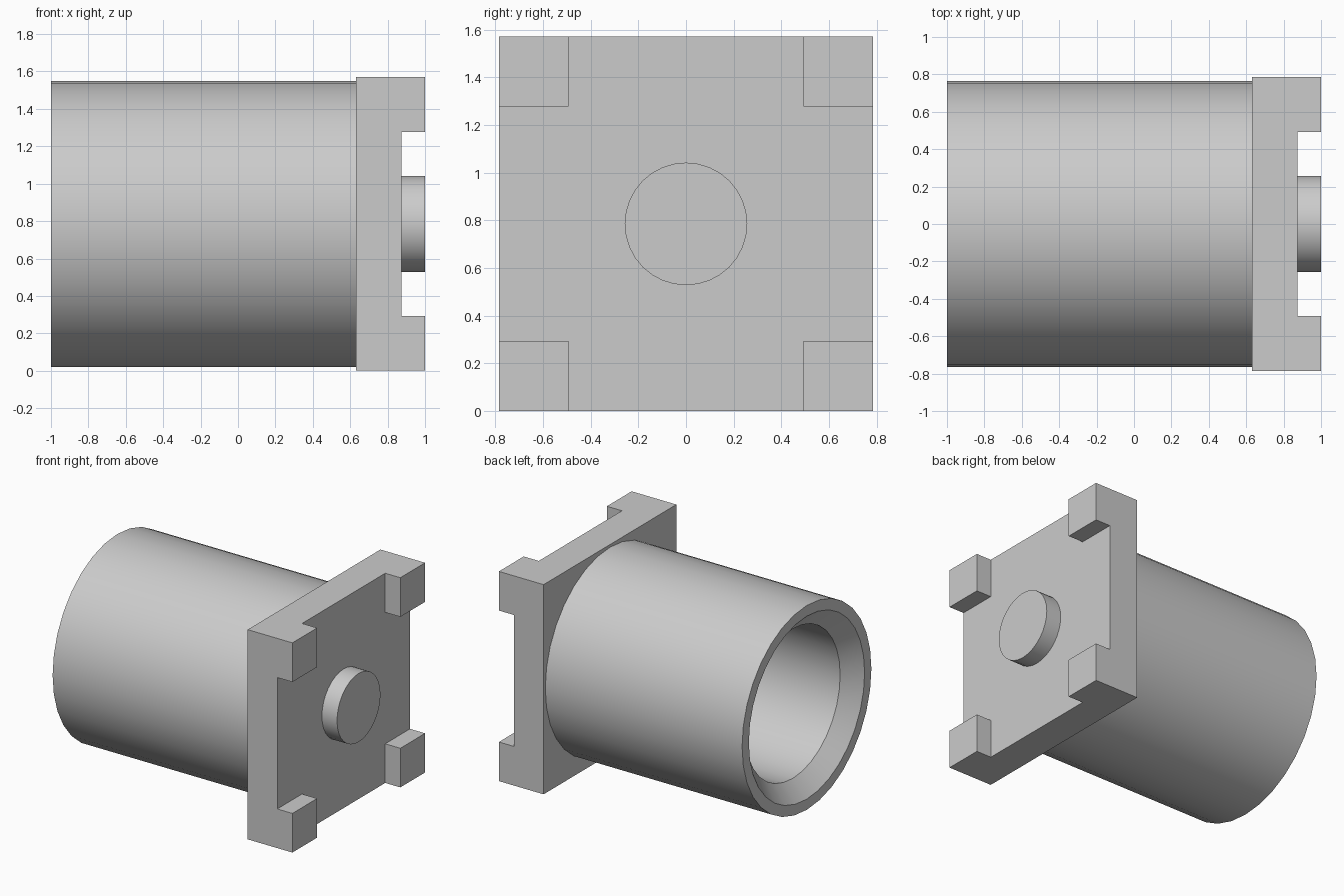
import bpy, bmesh, math
from mathutils import Matrix, Vector

cube = bpy.data.objects.get("Cube")
if cube:
    bpy.data.objects.remove(cube, do_unlink=True)

HALF = 0.785          # half width of the square flange, also the axis height
SEGMENTS = 32

grey = bpy.data.materials.new("plain grey")
grey.use_nodes = True
colour = (0.6, 0.6, 0.6, 1.0)
grey.diffuse_color = colour
grey.node_tree.nodes["Principled BSDF"].inputs["Base Color"].default_value = colour


def finish(bm, name, smooth=False):
    """Turn a bmesh centred on the x axis into a grey object at axis height."""
    bmesh.ops.recalc_face_normals(bm, faces=bm.faces)
    mesh = bpy.data.meshes.new(name)
    bm.to_mesh(mesh)
    bm.free()
    mesh.materials.append(grey)
    obj = bpy.data.objects.new(name, mesh)
    obj.location.z = HALF
    bpy.context.collection.objects.link(obj)
    if smooth:
        bpy.ops.object.select_all(action='DESELECT')
        obj.select_set(True)
        bpy.context.view_layer.objects.active = obj
        bpy.ops.object.shade_smooth_by_angle(angle=math.radians(30))
    return obj


def lathe(name, profile):
    """Revolve (x, radius) points round the x axis and cap both ends."""
    bm = bmesh.new()
    rings = []
    for x, r in profile:
        angles = [2 * math.pi * i / SEGMENTS for i in range(SEGMENTS)]
        rings.append([bm.verts.new((x, r * math.cos(a), r * math.sin(a))) for a in angles])
    for a, b in zip(rings, rings[1:]):
        for i in range(SEGMENTS):
            j = (i + 1) % SEGMENTS
            bm.faces.new((a[i], a[j], b[j], b[i]))
    bm.faces.new(rings[0])
    bm.faces.new(rings[-1])
    return finish(bm, name, smooth=True)


# Hollow barrel with a bevelled mouth
lathe("barrel", [(0.63, 0.765), (-1.0, 0.765), (-1.0, 0.685),
                 (-0.885, 0.56), (0.629, 0.56)])

# Round boss on the flange face
lathe("centre_boss", [(0.87, 0.257), (1.0, 0.257)])

# Square flange whose four corners are raised into feet
bm = bmesh.new()
size = Matrix.Diagonal((0.245, 2 * HALF, 2 * HALF, 1))
bmesh.ops.create_cube(bm, size=1, matrix=Matrix.Translation((0.7525, 0, 0)) @ size)
inner = 0.492
for axis in (Vector((0, 1, 0)), Vector((0, 0, 1))):
    for side in (-1, 1):
        bmesh.ops.bisect_plane(bm, geom=bm.verts[:] + bm.edges[:] + bm.faces[:],
                               plane_co=axis * side * inner, plane_no=axis)
corners = []
for f in bm.faces:
    c = f.calc_center_median()
    if f.normal.x > 0.9 and abs(c.y) > inner and abs(c.z) > inner:
        corners.append(f)
raised = bmesh.ops.extrude_face_region(bm, geom=corners)
bmesh.ops.delete(bm, geom=corners, context='FACES_ONLY')
bmesh.ops.translate(bm, vec=(0.125, 0, 0),
                    verts=[v for v in raised["geom"] if isinstance(v, bmesh.types.BMVert)])
bmesh.ops.recalc_face_normals(bm, faces=bm.faces)
bmesh.ops.dissolve_limit(bm, angle_limit=0.01, verts=bm.verts, edges=bm.edges)
finish(bm, "flange")
